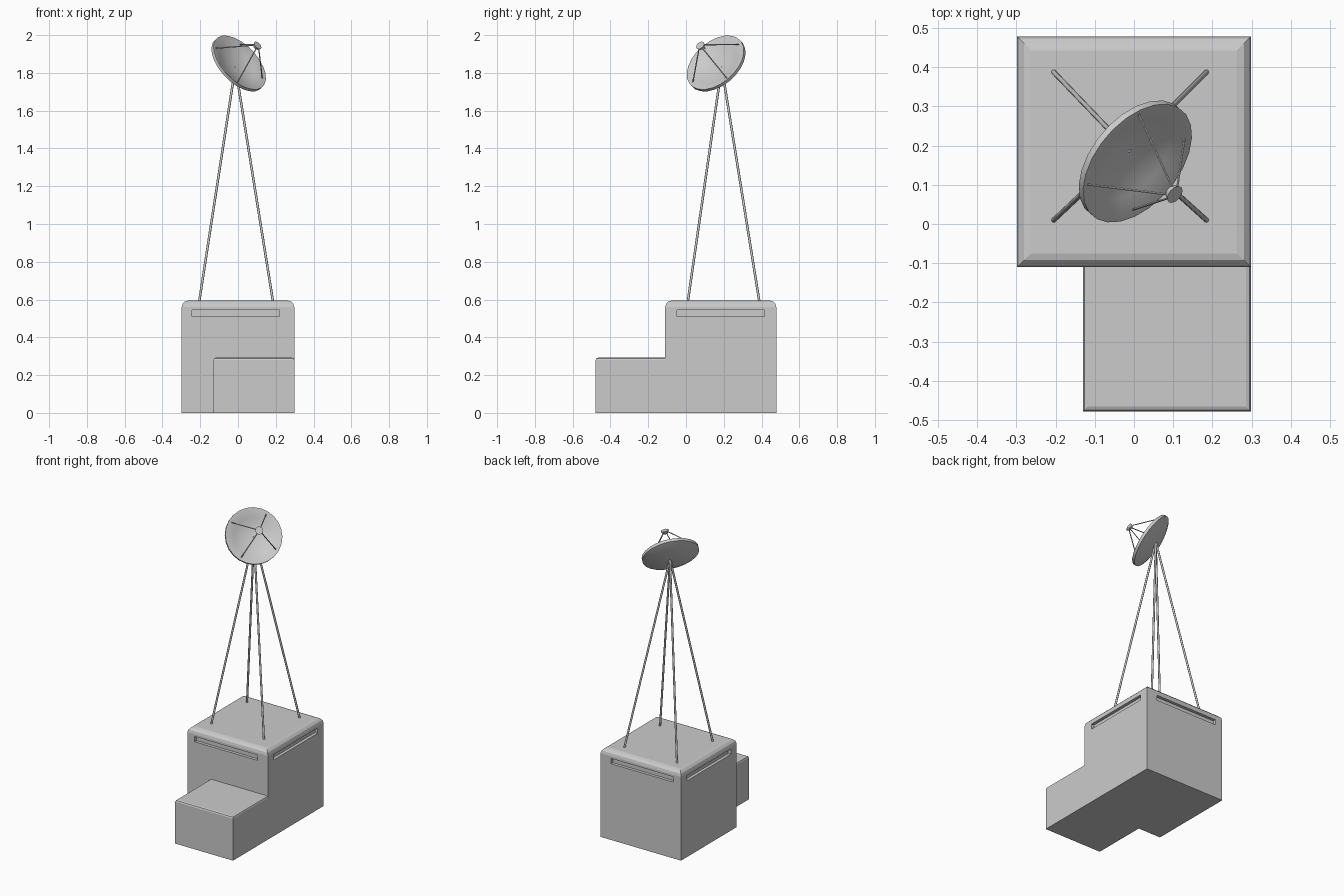
import bpy, bmesh, math
from mathutils import Vector, Matrix

if "Cube" in bpy.data.objects:
    bpy.data.objects.remove(bpy.data.objects["Cube"])


def add_mesh(name, bm, angle=None):
    bmesh.ops.recalc_face_normals(bm, faces=bm.faces)
    me = bpy.data.meshes.new(name)
    bm.to_mesh(me)
    bm.free()
    ob = bpy.data.objects.new(name, me)
    bpy.context.collection.objects.link(ob)
    if angle:
        bpy.ops.object.select_all(action='DESELECT')
        bpy.context.view_layer.objects.active = ob
        ob.select_set(True)
        bpy.ops.object.shade_smooth_by_angle(angle=math.radians(angle))
    return ob


def box(name, lo, hi, bevel=0.0, segments=3):
    """Box between two corners, with its top edges optionally rounded."""
    lo, hi = Vector(lo), Vector(hi)
    bm = bmesh.new()
    bmesh.ops.create_cube(bm, size=1)
    bmesh.ops.scale(bm, vec=hi - lo, verts=bm.verts)
    bmesh.ops.translate(bm, vec=(lo + hi) / 2, verts=bm.verts)
    if bevel:
        top = [e for e in bm.edges if all(v.co.z > hi.z - 1e-5 for v in e.verts)]
        bmesh.ops.bevel(bm, geom=top, offset=bevel, segments=segments,
                        profile=0.5, affect='EDGES')
    return add_mesh(name, bm)


def rod(name, a, b, r1, r2=None, sides=8):
    a, b = Vector(a), Vector(b)
    bm = bmesh.new()
    rot = (b - a).to_track_quat('Z', 'Y').to_matrix().to_4x4()
    bmesh.ops.create_cone(bm, cap_ends=True, segments=sides, radius1=r1,
                          radius2=r1 if r2 is None else r2, depth=(b - a).length,
                          matrix=Matrix.Translation((a + b) / 2) @ rot)
    return add_mesh(name, bm, 50)


def boolean(ob, other, op):
    m = ob.modifiers.new(op.title(), 'BOOLEAN')
    m.operation, m.object, m.solver = op, other, 'EXACT'
    other.hide_render = True
    other.hide_set(True)


# Cabinet body with a lower step at the front
X, Y0, Y1, H = 0.298, -0.11, 0.478, 0.595
body = box("cabinet", (-X, Y0, 0), (X, Y1, H), 0.035)
step = box("step_helper", (-0.13, -0.478, 0), (X, Y0 + 0.05, 0.292), 0.012, 2)
boolean(body, step, 'UNION')

# Recessed vent slots on all four sides
cx, cy, half, d = -0.012, 0.184, 0.232, 0.02
z0, z1 = 0.51, 0.545
slots = [((cx - half, Y0 - 0.02, z0), (cx + half, Y0 + d, z1)),
         ((cx - half, Y1 - d, z0), (cx + half, Y1 + 0.02, z1)),
         ((-X - 0.02, cy - half, z0), (-X + d, cy + half, z1)),
         ((X - d, cy - half, z0), (X + 0.02, cy + half, z1))]
for i, (lo, hi) in enumerate(slots):
    boolean(body, box(f"slot_cutter_{i}", lo, hi), 'DIFFERENCE')

# Four mast legs leaning together under the dish
apex = Vector((-0.014, 0.189, 1.832))
for i, (sx, sy) in enumerate([(-1, -1), (1, -1), (1, 1), (-1, 1)]):
    rod(f"mast_leg_{i}", (-0.01 + sx * 0.196, 0.199 + sy * 0.19, H - 0.01), apex, 0.0065)

# Dish: a closed shell spun round the aiming axis
n = Vector((0.62, -0.52, 0.59)).normalized()
u = Vector((0.045, 0.77, 0.63))
u = (u - n * u.dot(n)).normalized()
v = n.cross(u)
C = Vector((0.009, 0.155, 1.855))


def dish_point(r, a, h):
    return C + (u * math.cos(a) + v * math.sin(a)) * r + n * h


profile = [(0, -0.044), (0.06, -0.039), (0.12, -0.023), (0.171, 0), (0.177, 0),
           (0.177, -0.018), (0.125, -0.039), (0.06, -0.05), (0, -0.053)]
bm = bmesh.new()
pts = [bm.verts.new(dish_point(r, 0, h)) for r, h in profile]
edges = [bm.edges.new(p) for p in zip(pts, pts[1:])]
bmesh.ops.spin(bm, geom=pts + edges, cent=C, axis=n, angle=math.tau, steps=24)
bmesh.ops.remove_doubles(bm, verts=bm.verts, dist=1e-4)
add_mesh("dish", bm, 30)

# Feed head and its four struts
rod("feed_head", C + n * 0.138, C + n * 0.154, 0.018, 0.025, 12)
for i in range(4):
    a = i * math.pi / 2
    rod(f"feed_strut_{i}", dish_point(0.158, a, -0.007), dish_point(0.015, a, 0.143), 0.0032, sides=6)
